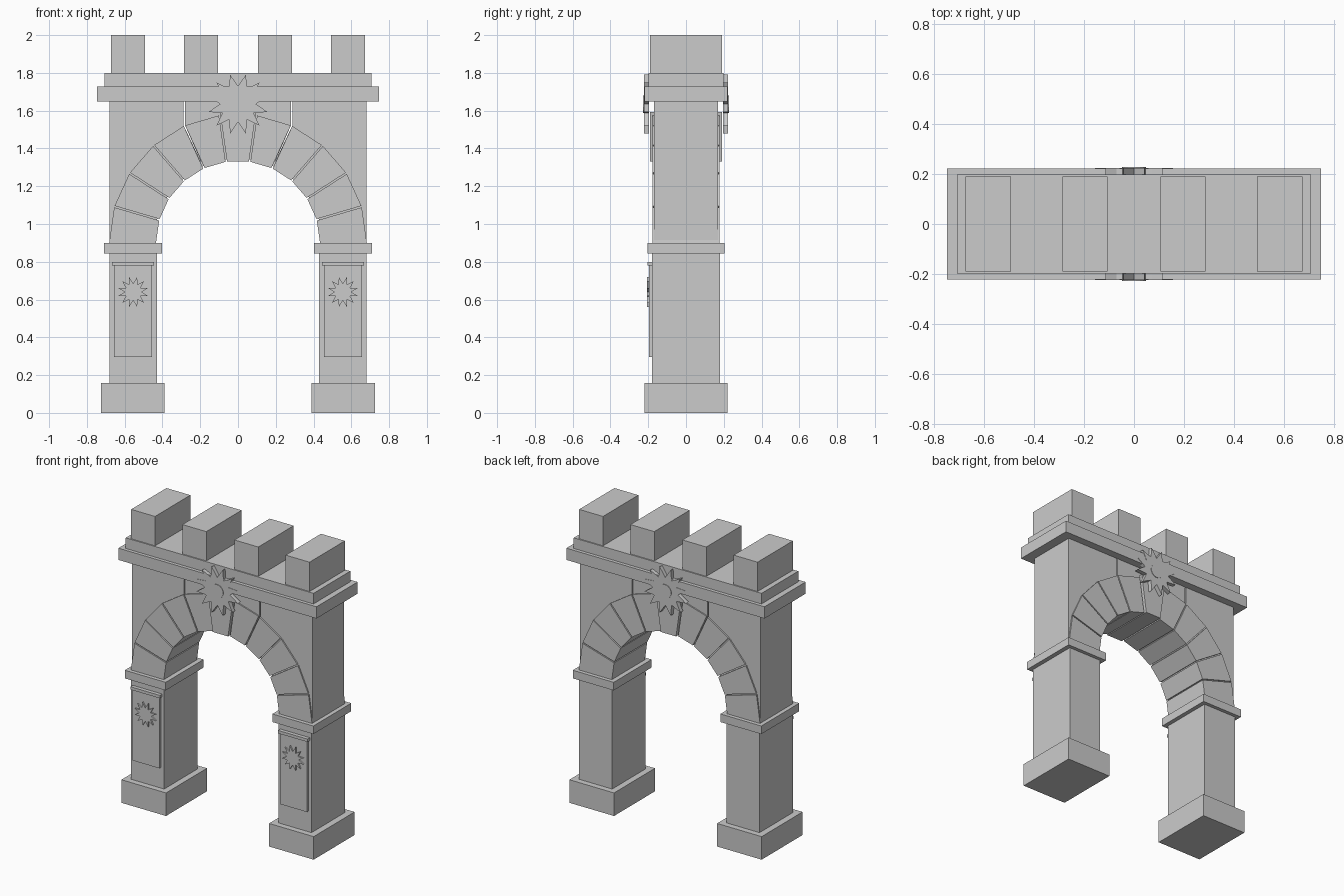
import bpy, bmesh
from math import sin, cos, pi, radians

cube = bpy.data.objects.get("Cube")
if cube:
    bpy.data.objects.remove(cube, do_unlink=True)

stone = bpy.data.materials.new("grey_stone")
stone.use_nodes = True
GREY = (0.6, 0.6, 0.6, 1)
stone.diffuse_color = GREY
stone.node_tree.nodes["Principled BSDF"].inputs["Base Color"].default_value = GREY


def prism(name, outline, y0, y1):
    """Extrude an (x, z) outline from y0 to y1."""
    bm = bmesh.new()
    face = bm.faces.new([bm.verts.new((x, y0, z)) for x, z in outline])
    ext = bmesh.ops.extrude_face_region(bm, geom=[face])
    moved = [v for v in ext["geom"] if isinstance(v, bmesh.types.BMVert)]
    bmesh.ops.translate(bm, verts=moved, vec=(0, y1 - y0, 0))
    bmesh.ops.recalc_face_normals(bm, faces=bm.faces)
    mesh = bpy.data.meshes.new(name)
    bm.to_mesh(mesh)
    bm.free()
    mesh.materials.append(stone)
    obj = bpy.data.objects.new(name, mesh)
    bpy.context.collection.objects.link(obj)
    return obj


def block(name, x0, x1, z0, z1, y0, y1):
    return prism(name, [(x0, z0), (x1, z0), (x1, z1), (x0, z1)], y0, y1)


def star(cx, cz, outer, inner, points=12):
    """Star outline with a notch at the top."""
    return [(cx + r * sin(a), cz + r * cos(a))
            for i in range(points * 2)
            for r, a in [((outer if i % 2 else inner), i * pi / points)]]


SPRING, R_IN, R_OUT, COUNT = 0.90, 0.434, 0.682, 11
STEP = pi / COUNT
GAP = 0.004          # half width of a joint
WALL_TOP = 1.648


def arc(r, i):
    return (r * cos(i * STEP), SPRING + r * sin(i * STEP))


# Piers with plinth, capital and front panel
for s, side in ((1, "left"), (-1, "right")):
    def part(name, x0, x1, z0, z1, y0, y1):
        block(f"{side}_{name}", *sorted((s * x0, s * x1)), z0, z1, y0, y1)

    part("plinth", 0.388, 0.724, 0, 0.157, -0.22, 0.22)
    part("pier", 0.43, 0.68, 0.157, 0.845, -0.18, 0.18)
    part("capital", 0.402, 0.71, 0.845, SPRING, -0.204, 0.204)
    part("panel", 0.455, 0.656, 0.297, 0.78, -0.196, -0.178)
    part("panel_ledge", 0.445, 0.667, 0.78, 0.80, -0.205, -0.178)
    prism(f"{side}_panel_star", star(s * 0.555, 0.64, 0.082, 0.045), -0.206, -0.19)

    # Side wall, following the arch and split off at the fourth joint
    x, z = arc(R_OUT, 4)
    wall = [arc(R_IN + 0.012, i) for i in range(5)]
    wall += [(x + GAP, z), (x + GAP, WALL_TOP), (0.68, WALL_TOP), (0.68, SPRING)]
    prism(f"{side}_wall", [(s * px, pz) for px, pz in wall], -0.169, 0.169)

# Middle wall above the crown
x, z = arc(R_OUT, 4)
middle = [arc(R_IN + 0.012, i) for i in range(4, 8)]
middle += [(GAP - x, z), (GAP - x, WALL_TOP), (x - GAP, WALL_TOP), (x - GAP, z)]
prism("middle_wall", middle, -0.169, 0.169)

# Arch stones, separated by thin joints
for i in range(COUNT):
    key = i == COUNT // 2
    outer, depth = (0.70, 0.19) if key else (R_OUT, 0.178)
    lo = 0 if i == 0 else GAP
    hi = 0 if i == COUNT - 1 else GAP

    def corner(r, j, shift):
        px, pz = arc(r, j)
        return (px - shift * sin(j * STEP), pz + shift * cos(j * STEP))

    prism("keystone" if key else f"arch_stone_{i + 1}",
          [corner(R_IN, i, lo), corner(outer, i, lo),
           corner(outer, i + 1, -hi), corner(R_IN, i + 1, -hi)], -depth, depth)

# Cornice and battlements
block("lower_cornice", -0.746, 0.746, WALL_TOP, 1.728, -0.221, 0.221)
block("upper_cornice", -0.707, 0.707, 1.728, 1.80, -0.198, 0.198)
for i, cx in enumerate((-0.582, -0.196, 0.196, 0.582)):
    block(f"merlon_{i + 1}", cx - 0.09, cx + 0.09, 1.80, 2.0, -0.19, 0.19)

# Star medallions on both faces
for s, face in ((-1, "front"), (1, "back")):
    prism(f"{face}_medallion_star", star(0, 1.635, 0.161, 0.095), s * 0.195, s * 0.2235)
    disc = [(0.047 * cos(radians(a)), 1.635 + 0.047 * sin(radians(a)))
            for a in range(0, 360, 20)]
    prism(f"{face}_medallion_disc", disc, s * 0.21, s * 0.227)
